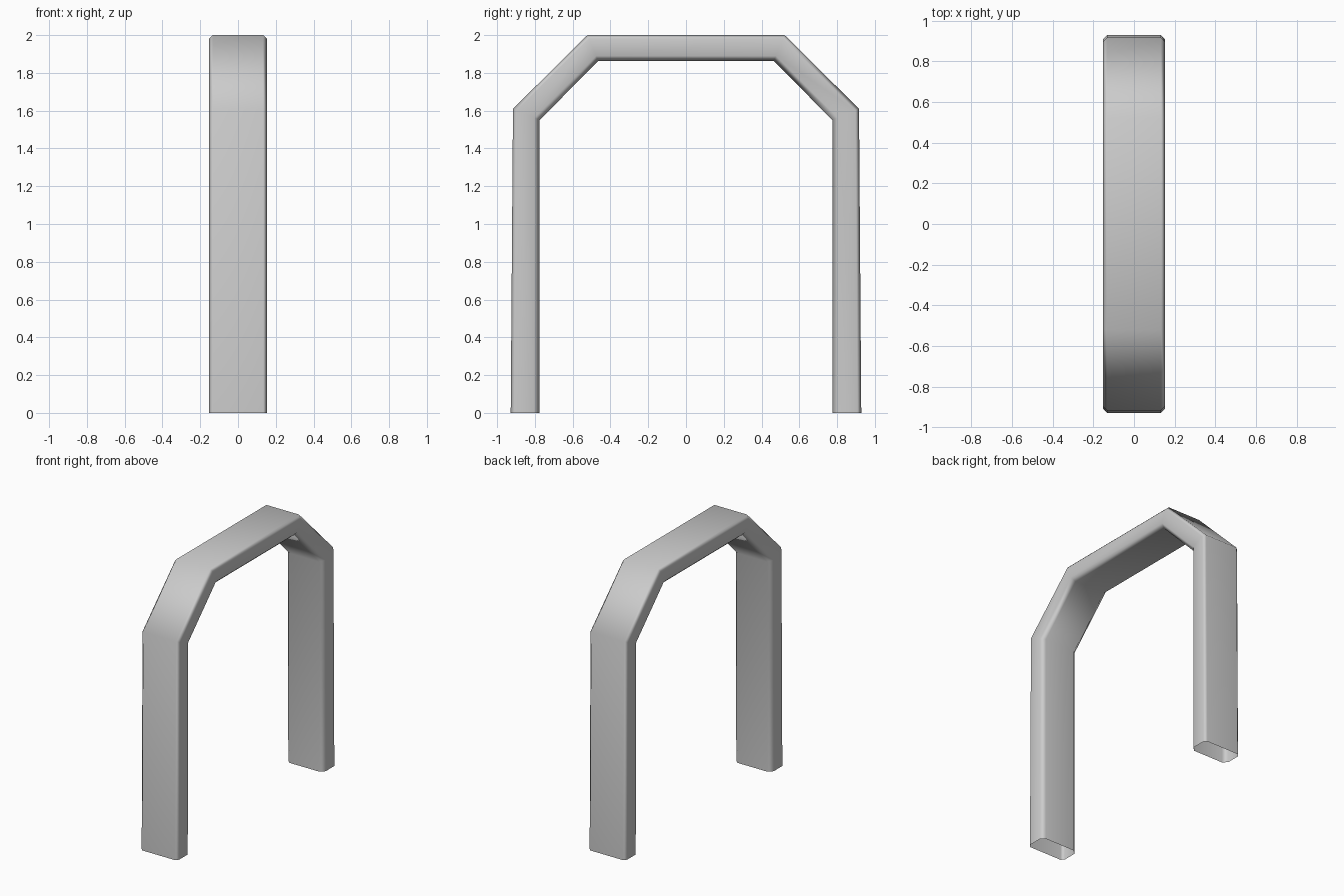
import bpy, bmesh, math

if "Cube" in bpy.data.objects:
    bpy.data.objects.remove(bpy.data.objects["Cube"])

# Outer and inner profile points of half the arch (y, z), mirrored below
outer = [(0.928, 0), (0.916, 1.61), (0.522, 2.0)]
inner = [(0.775, 0), (0.775, 1.55), (0.465, 1.863)]


def mirrored(points):
    return points + [(-y, z) for y, z in reversed(points)]


# Chamfered cross-section: (x, fraction from outer to inner side)
W = 0.153
half = [(W - 0.02, 0), (W, 0.14), (W, 0.8), (W - 0.03, 1)]
section = half + [(-x, t) for x, t in reversed(half)]

# Sweep the section along the arch, leaving the feet open
bm = bmesh.new()
rings = []
for (oy, oz), (iy, iz) in zip(mirrored(outer), mirrored(inner)):
    rings.append([bm.verts.new((x, oy + (iy - oy) * t, oz + (iz - oz) * t))
                  for x, t in section])
n = len(section)
for a, b in zip(rings, rings[1:]):
    for i in range(n):
        j = (i + 1) % n
        bm.faces.new((a[i], a[j], b[j], b[i]))
bmesh.ops.recalc_face_normals(bm, faces=bm.faces[:])
# Make sure the open tube faces outward
top = max(bm.faces, key=lambda f: f.calc_center_median().z)
if top.normal.z < 0:
    bmesh.ops.reverse_faces(bm, faces=bm.faces[:])

mesh = bpy.data.meshes.new("arch_frame")
bm.to_mesh(mesh)
bm.free()
arch = bpy.data.objects.new("arch_frame", mesh)
bpy.context.collection.objects.link(arch)

# Soft chamfers with flat main faces
bpy.context.view_layer.objects.active = arch
arch.select_set(True)
bpy.ops.object.shade_smooth_by_angle(angle=math.radians(60))
weighted = arch.modifiers.new("flat_faces", 'WEIGHTED_NORMAL')
weighted.keep_sharp = True
